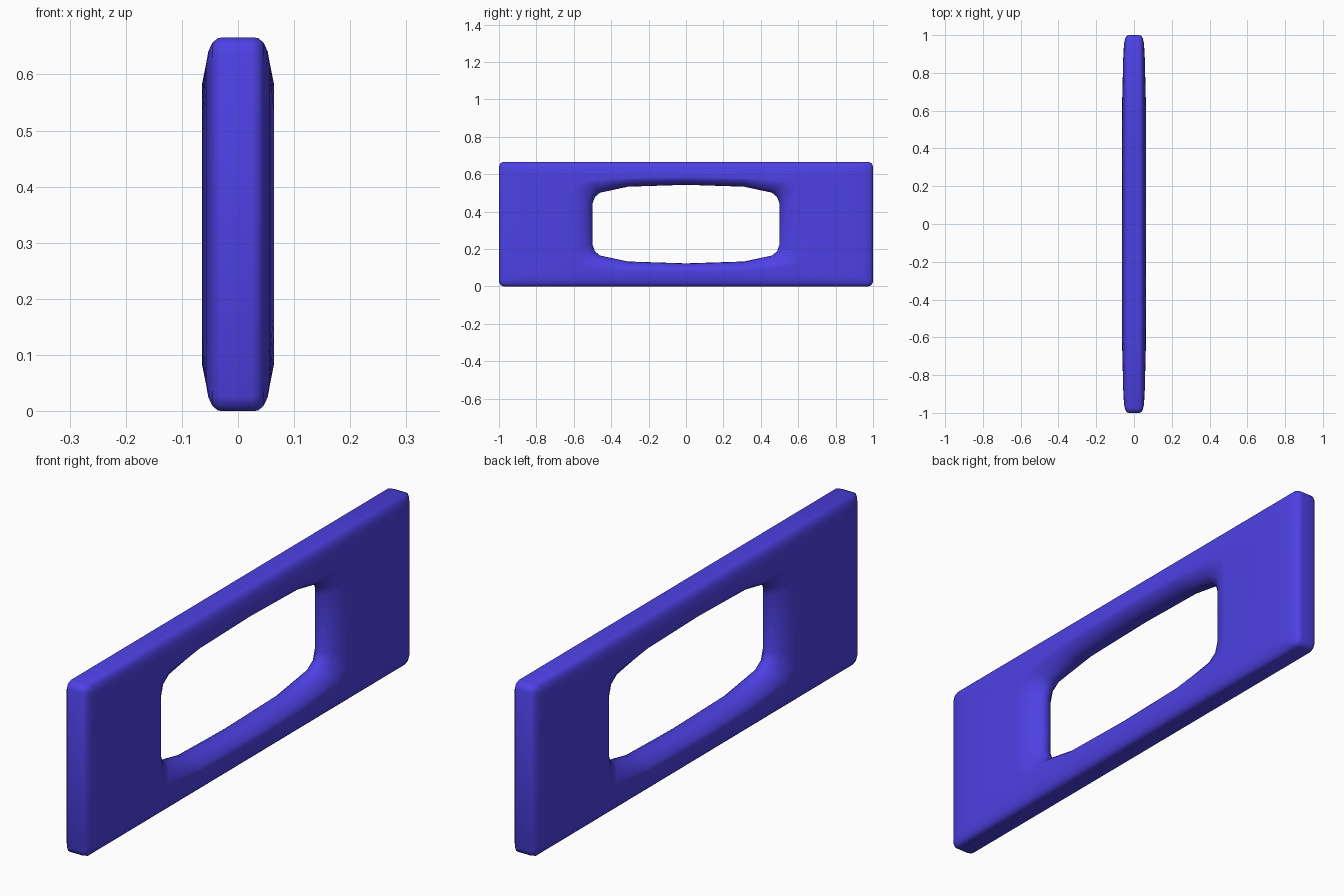
import bpy
import bmesh

if "Cube" in bpy.data.objects:
    bpy.data.objects.remove(bpy.data.objects["Cube"])

MID_Z = 0.333

# One colour for the whole plate
blue = bpy.data.materials.new("violet blue")
blue.use_nodes = True
colour = (0.075, 0.053, 0.78, 1)
blue.diffuse_color = colour
blue.node_tree.nodes["Principled BSDF"].inputs["Base Color"].default_value = colour


def rounded_quarter(hy, hz, c):
    """Quarter outline of a plate with small rounded corners."""
    return [(0, hz), (hy * 0.5, hz), (hy - c, hz),
            (hy - c * 0.3, hz - c * 0.3), (hy, hz - c), (hy, 0)]


# Quarter outlines of the opening: at the face and at the narrowest point
mouth = [(0, 0.25), (0.31, 0.247), (0.53, 0.23), (0.59, 0.2), (0.6, 0.14), (0.6, 0)]
throat = [(0, 0.21), (0.31, 0.2), (0.46, 0.168), (0.487, 0.145), (0.5, 0.11), (0.5, 0)]


def opening_quarter(t):
    return [(a[0] + (b[0] - a[0]) * t, a[1] + (b[1] - a[1]) * t)
            for a, b in zip(mouth, throat)]


def full_outline(q):
    """Mirror a quarter into a closed outline."""
    half = q + [(y, -z) for y, z in q[-2::-1]]
    return half + [(-y, z) for y, z in half[-2:0:-1]]


# Outlines from the outer rim, over the face, into the opening
rings = [(0, rounded_quarter(1, 0.333, 0.025)),
         (0.025, rounded_quarter(1, 0.333, 0.025)),
         (0.036, rounded_quarter(0.998, 0.332, 0.025)),
         (0.046, rounded_quarter(0.985, 0.323, 0.025)),
         (0.053, rounded_quarter(0.955, 0.308, 0.025)),
         (0.057, rounded_quarter(0.88, 0.285, 0.03))]
rings += [(x, opening_quarter(t)) for x, t in
          [(0.064, 0), (0.061, 0.2), (0.053, 0.47), (0.038, 0.74), (0.02, 0.93), (0, 1)]]
rings += [(-x, q) for x, q in rings[-2:0:-1]]

bm = bmesh.new()
loops = [[bm.verts.new((x, y, z + MID_Z)) for y, z in full_outline(q)] for x, q in rings]
for i, a in enumerate(loops):
    b = loops[(i + 1) % len(loops)]
    for j in range(len(a)):
        k = (j + 1) % len(a)
        bm.faces.new((a[j], a[k], b[k], b[j]))
bmesh.ops.recalc_face_normals(bm, faces=bm.faces)
for f in bm.faces:
    f.smooth = True

mesh = bpy.data.meshes.new("slotted_plate")
bm.to_mesh(mesh)
bm.free()
mesh.materials.append(blue)
plate = bpy.data.objects.new("slotted_plate", mesh)
bpy.context.collection.objects.link(plate)
